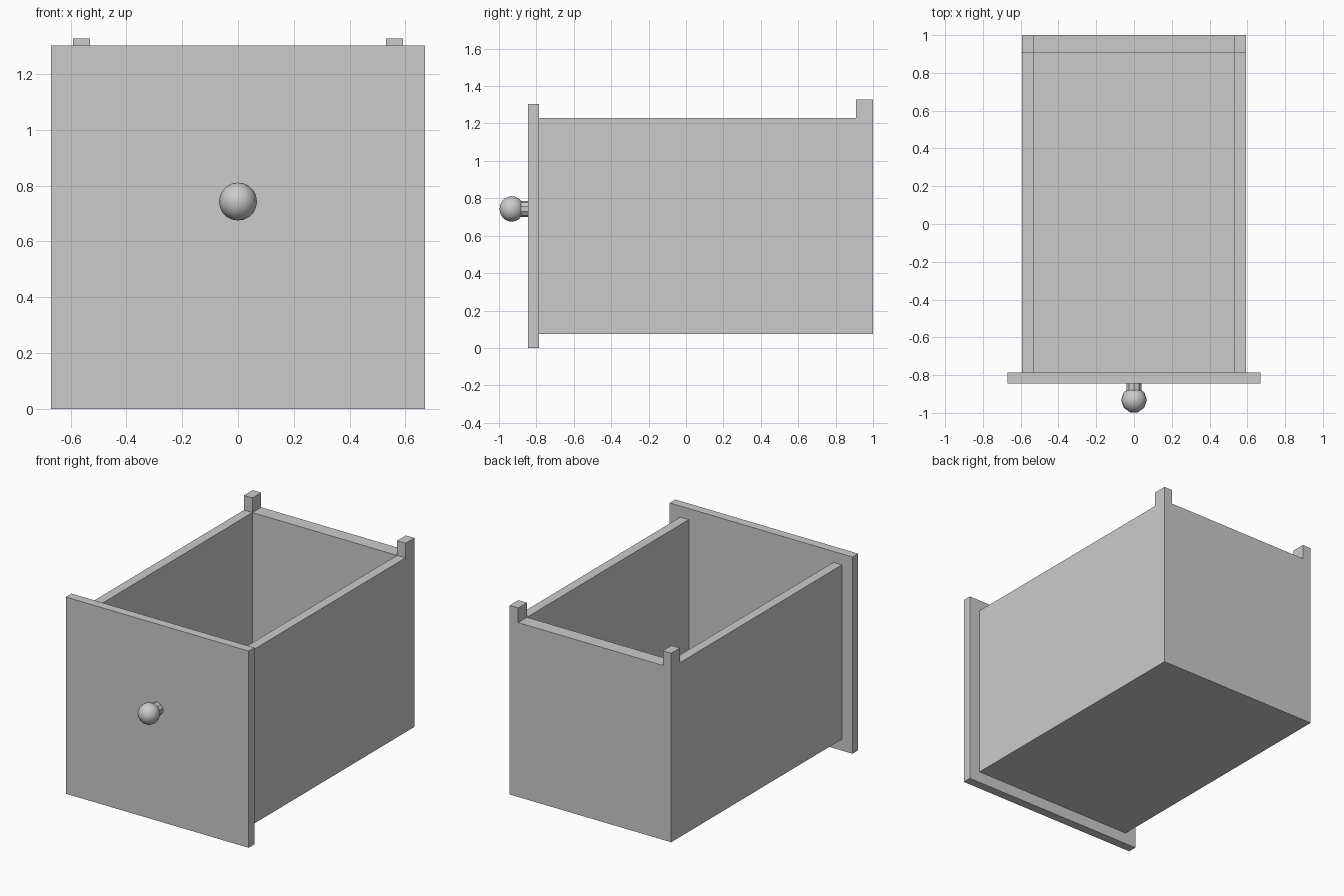
import bpy, bmesh
from math import radians
from mathutils import Matrix

if "Cube" in bpy.data.objects:
    bpy.data.objects.remove(bpy.data.objects["Cube"])


def finish(bm, name):
    bmesh.ops.recalc_face_normals(bm, faces=bm.faces)
    mesh = bpy.data.meshes.new(name)
    bm.to_mesh(mesh)
    bm.free()
    obj = bpy.data.objects.new(name, mesh)
    bpy.context.collection.objects.link(obj)
    return obj


def box(x, y, z):
    bm = bmesh.new()
    mat = Matrix.Translation(((x[0] + x[1]) / 2, (y[0] + y[1]) / 2, (z[0] + z[1]) / 2))
    size = Matrix.Diagonal((x[1] - x[0], y[1] - y[0], z[1] - z[0], 1))
    bmesh.ops.create_cube(bm, size=1, matrix=mat @ size)
    return bm


def raise_faces(bm, level, height, test):
    """Extrude the top faces at one level whose centre passes the test."""
    faces = [f for f in bm.faces
             if all(abs(v.co.z - level) < 1e-4 for v in f.verts)
             and test(f.calc_center_median())]
    ext = bmesh.ops.extrude_face_region(bm, geom=faces)["geom"]
    for v in ext:
        if isinstance(v, bmesh.types.BMVert):
            v.co.z = height
    old = [f for f in faces if f.is_valid]
    if old:
        bmesh.ops.delete(bm, geom=old, context="FACES_ONLY")


# Drawer body: floor slab, raised side and back walls, taller back corners
inner_x, inner_y, floor_z, wall_z = 0.53, 0.908, 0.135, 1.23
bm = box((-0.592, 0.592), (-0.786, 1.0), (0.075, floor_z))
for co, no in (((-inner_x, 0, 0), (1, 0, 0)), ((inner_x, 0, 0), (1, 0, 0)),
               ((0, inner_y, 0), (0, 1, 0))):
    bmesh.ops.bisect_plane(bm, geom=bm.verts[:] + bm.edges[:] + bm.faces[:],
                           plane_co=co, plane_no=no)
raise_faces(bm, floor_z, wall_z, lambda c: abs(c.x) > inner_x or c.y > inner_y)
raise_faces(bm, wall_z, 1.327, lambda c: abs(c.x) > inner_x and c.y > inner_y)
finish(bm, "drawer_body")

# Front panel
finish(box((-0.67, 0.67), (-0.845, -0.786), (0, 1.303)), "front_panel")

# Knob: ball and stem
knob_z = 0.743
bm = bmesh.new()
bmesh.ops.create_uvsphere(bm, u_segments=10, v_segments=10, radius=0.068,
                          matrix=Matrix.Translation((0, -0.932, knob_z))
                          @ Matrix.Rotation(radians(90), 4, "Z"))
for f in bm.faces:
    f.smooth = True
finish(bm, "knob_ball")

bm = bmesh.new()
bmesh.ops.create_cone(bm, cap_ends=True, segments=10, radius1=0.043, radius2=0.043,
                      depth=0.065, matrix=Matrix.Translation((0, -0.8725, knob_z))
                      @ Matrix.Rotation(radians(90), 4, "X"))
finish(bm, "knob_stem")
